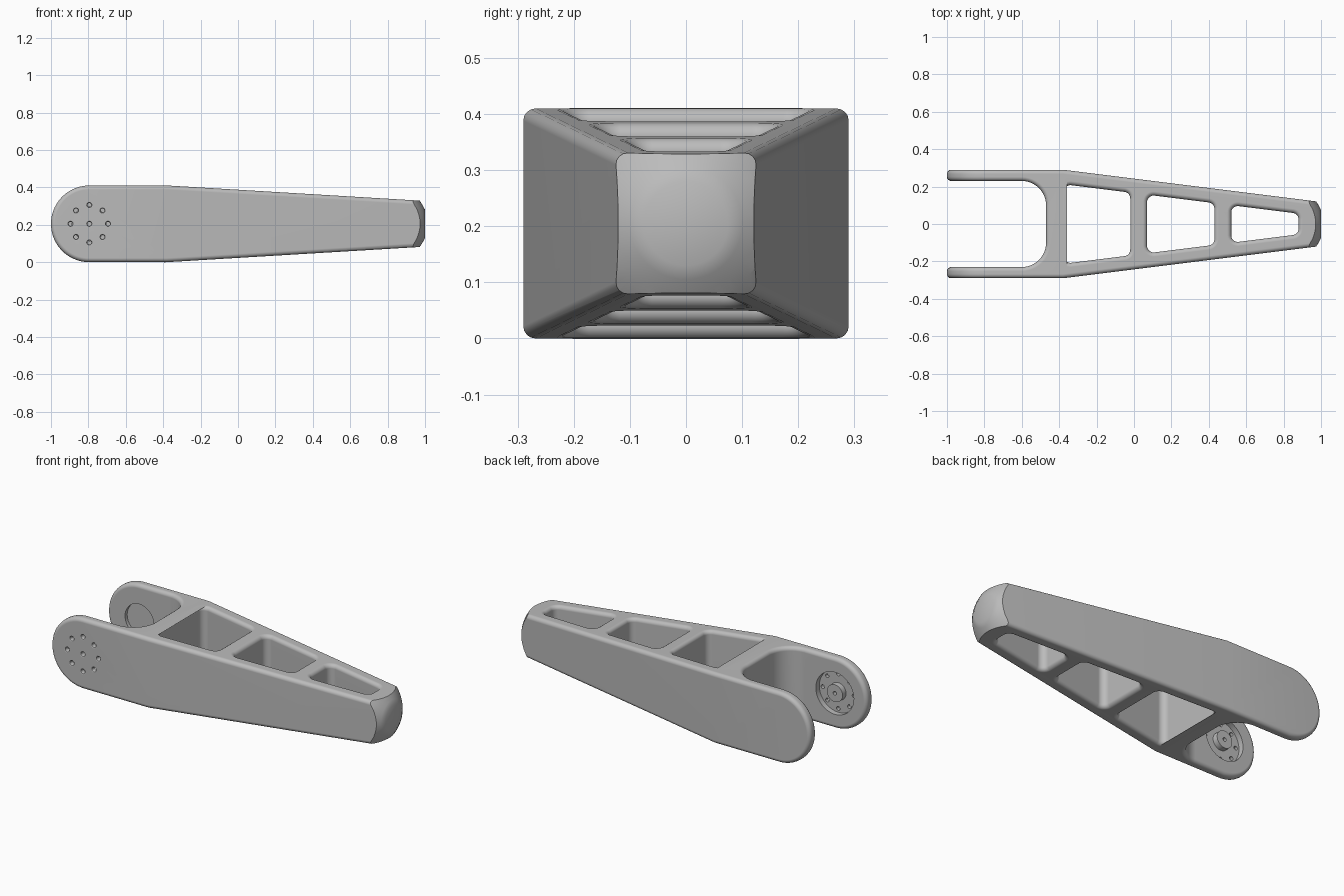
import bpy, bmesh
from math import radians, pi, cos, sin
from mathutils import Vector, Matrix

if "Cube" in bpy.data.objects:
    bpy.data.objects.remove(bpy.data.objects["Cube"], do_unlink=True)

MID = 0.205          # height of the centre line
HUB = -0.795         # x of the fork pivot
BEND = -0.38         # where the arm starts to taper


def half_width(x):
    return 0.29 - 0.125 * max(0, x - BEND)


def half_height(x):
    return MID - 0.06 * max(0, x - BEND)


def rounded(points, radii, steps=8):
    """Polygon with its corners turned into arcs."""
    out = []
    for i, (p, r) in enumerate(zip(points, radii)):
        p = Vector(p)
        a = (Vector(points[i - 1]) - p).normalized()
        b = (Vector(points[(i + 1) % len(points)]) - p).normalized()
        if r == 0:
            out.append(p)
            continue
        half = a.angle(b) / 2
        centre = p + (a + b).normalized() * r / sin(half)
        start = p + a * r / (sin(half) / cos(half)) - centre
        end = p + b * r / (sin(half) / cos(half)) - centre
        sweep = start.angle_signed(end)
        for k in range(steps + 1):
            # angle_signed is clockwise positive
            out.append(centre + Matrix.Rotation(-sweep * k / steps, 2) @ start)
    return out


def make(name, bm):
    bmesh.ops.remove_doubles(bm, verts=bm.verts, dist=1e-5)
    bmesh.ops.recalc_face_normals(bm, faces=bm.faces)
    mesh = bpy.data.meshes.new(name)
    bm.to_mesh(mesh)
    bm.free()
    ob = bpy.data.objects.new(name, mesh)
    bpy.context.collection.objects.link(ob)
    return ob


def prism(bm, points, place, vector):
    face = bm.faces.new([bm.verts.new(place(p)) for p in points])
    ext = bmesh.ops.extrude_face_region(bm, geom=[face])["geom"]
    moved = [v for v in ext if isinstance(v, bmesh.types.BMVert)]
    bmesh.ops.translate(bm, verts=moved, vec=vector)


def lathe(bm, profile, centre, axis, turn, steps):
    """Closed (radius, position) profile turned about an axis."""
    side = Vector((0, 0, 1))
    verts = [bm.verts.new(Vector(centre) + side * r + Vector(axis) * t) for r, t in profile]
    edges = [bm.edges.new((v, verts[i - 1])) for i, v in enumerate(verts)
             if profile[i][0] + profile[i - 1][0] > 0]
    bmesh.ops.spin(bm, geom=verts + edges, cent=centre, axis=axis,
                   angle=turn, steps=steps, use_merge=True)


def activate(ob):
    bpy.ops.object.select_all(action="DESELECT")
    ob.select_set(True)
    bpy.context.view_layer.objects.active = ob


def boolean(ob, cutter, operation):
    activate(ob)
    mod = ob.modifiers.new("cut", "BOOLEAN")
    mod.operation, mod.solver, mod.object = operation, "EXACT", cutter
    bpy.ops.object.modifier_apply(modifier=mod.name)
    bpy.data.objects.remove(cutter, do_unlink=True)


# Side silhouette: round fork end, then a taper
bm = bmesh.new()
arc = [(HUB + MID * cos(a), MID + MID * sin(a))
       for a in (pi / 2 + pi * k / 36 for k in range(37))]
side = arc + [(BEND, 0), (1.1, MID - half_height(1.1)),
              (1.1, MID + half_height(1.1)), (BEND, 2 * MID)]
prism(bm, side, lambda p: (p[0], -0.5, p[1]), (0, 1, 0))
arm = make("linkage_arm", bm)

# Plan silhouette
bm = bmesh.new()
w = half_width(1.2)
plan = [(-1.2, -0.29), (BEND, -0.29), (1.2, -w), (1.2, w), (BEND, 0.29), (-1.2, 0.29)]
prism(bm, plan, lambda p: (p[0], p[1], -0.3), (0, 0, 1.2))
boolean(arm, make("plan_shape", bm), "INTERSECT")

# Fork slot and three tapered windows
bm = bmesh.new()
slot = rounded([(-1.3, -0.23), (-0.47, -0.23), (-0.47, 0.23), (-1.3, 0.23)], [0, 0.13, 0.13, 0], 12)
shapes = [slot]
for x0, x1 in ((-0.375, -0.02), (0.07, 0.43), (0.52, 0.88)):
    w0, w1 = half_width(x0) - 0.077, half_width(x1) - 0.077
    shapes.append(rounded([(x0, -w0), (x1, -w1), (x1, w1), (x0, w0)], [0.035] * 4))
for shape in shapes:
    prism(bm, shape, lambda p: (p[0], p[1], -0.3), (0, 0, 1.2))
boolean(arm, make("openings", bm), "DIFFERENCE")

# Rounded edges everywhere
bevel = arm.modifiers.new("round_edges", "BEVEL")
bevel.width = 0.022
bevel.segments = 4
bevel.limit_method = "ANGLE"
bevel.angle_limit = radians(30)
bevel.use_clamp_overlap = False
activate(arm)
bpy.ops.object.modifier_apply(modifier=bevel.name)

# Domed nose with a flat round tip
bm = bmesh.new()
nose = [(0, 1), (0.075, 1), (0.1, 0.987), (0.122, 0.973), (0.145, 0.957),
        (0.17, 0.935), (0.8, 0.3), (0.8, -1.5), (0, -1.5)]
lathe(bm, nose, (0, 0, MID), (1, 0, 0), 2 * pi, 64)
boolean(arm, make("nose_shape", bm), "INTERSECT")

# Bearing recesses on the inner faces of the fork
bm = bmesh.new()
lathe(bm, [(0.05, -0.262), (0.122, -0.262), (0.122, -0.2), (0.05, -0.2)],
      (HUB, 0, MID), (0, 1, 0), 2 * pi, 48)
lathe(bm, [(0, 0.2), (0.092, 0.2), (0.092, 0.25), (0, 0.25)],
      (HUB, 0, MID), (0, 1, 0), 2 * pi, 48)
boolean(arm, make("recesses", bm), "DIFFERENCE")

# Countersunk bolt holes: one in the middle and a ring of eight
bm = bmesh.new()
hole = [(0, -0.31), (0.019, -0.31), (0.019, -0.29), (0.014, -0.287),
        (0.011, -0.28), (0.011, -0.2), (0, -0.2)]
spots = [(0, 0)] + [(0.1 * cos(k * pi / 4), 0.1 * sin(k * pi / 4)) for k in range(8)]
for dx, dz in spots:
    lathe(bm, hole, (HUB + dx, 0, MID + dz), (0, 1, 0), 2 * pi, 16)
boolean(arm, make("bolt_holes", bm), "DIFFERENCE")

# Finish
grey = bpy.data.materials.new("plain_grey")
grey.use_nodes = True
colour = (0.5, 0.5, 0.5, 1)
grey.diffuse_color = colour
grey.node_tree.nodes["Principled BSDF"].inputs["Base Color"].default_value = colour
arm.data.materials.clear()
arm.data.materials.append(grey)
activate(arm)
bpy.ops.object.shade_smooth_by_angle(angle=radians(32))
normals = arm.modifiers.new("even_shading", "WEIGHTED_NORMAL")
normals.keep_sharp = True
